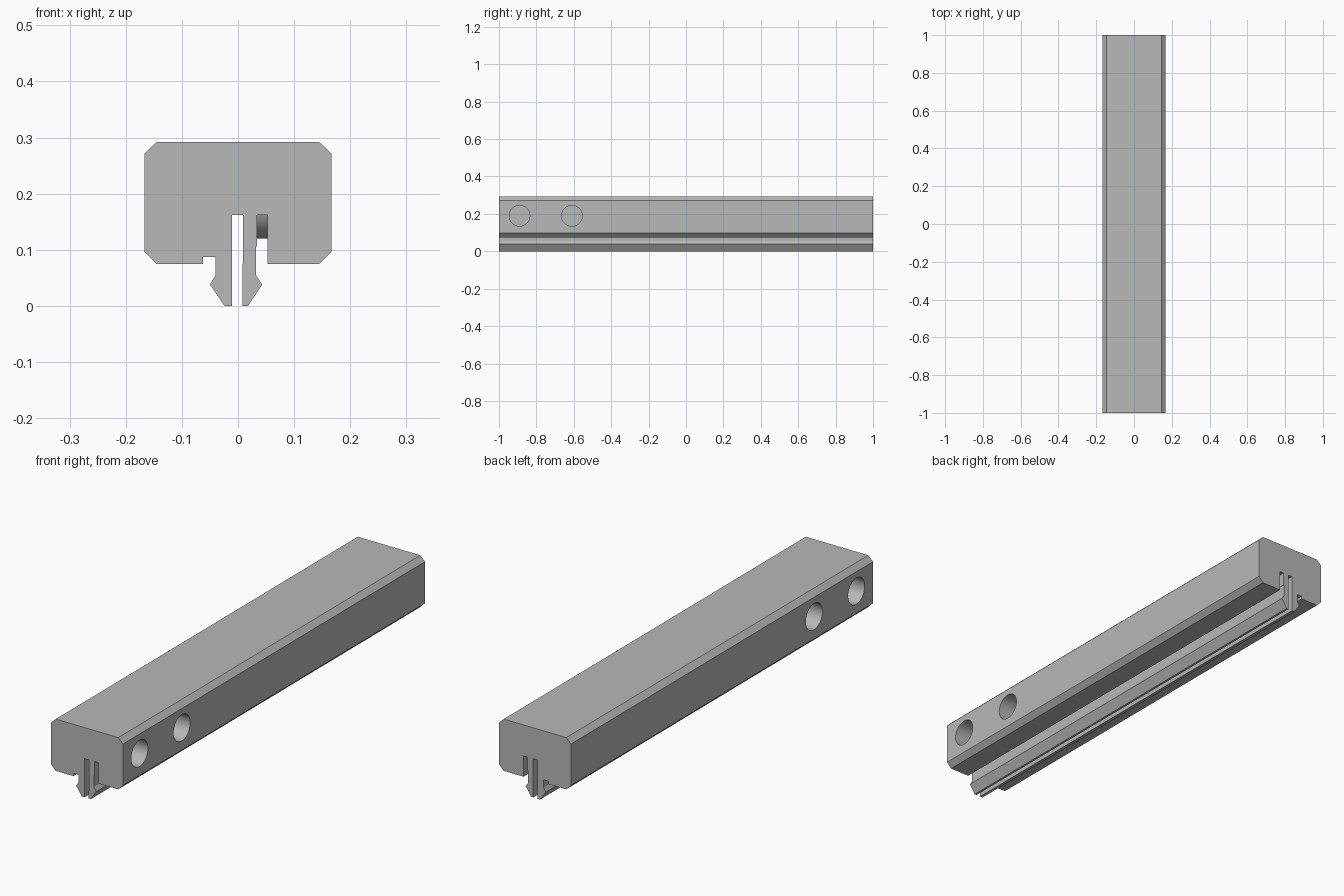
import bpy, bmesh, math
from mathutils import Matrix

default = bpy.data.objects.get("Cube")
if default:
    bpy.data.objects.remove(default, do_unlink=True)

# Single plain grey
GREY = (0.48, 0.48, 0.48, 1.0)
grey = bpy.data.materials.new("plain_grey")
grey.use_nodes = True
grey.diffuse_color = GREY
grey.node_tree.nodes["Principled BSDF"].inputs["Base Color"].default_value = GREY


def make_object(name, bm):
    bmesh.ops.recalc_face_normals(bm, faces=bm.faces)
    mesh = bpy.data.meshes.new(name)
    bm.to_mesh(mesh)
    bm.free()
    mesh.materials.append(grey)
    obj = bpy.data.objects.new(name, mesh)
    bpy.context.collection.objects.link(obj)
    return obj


def cross_cylinder(name, x0, x1, y, z, radius):
    """Cylinder lying along x."""
    bm = bmesh.new()
    place = Matrix.Translation(((x0 + x1) / 2, y, z)) @ Matrix.Rotation(math.pi / 2, 4, 'Y')
    bmesh.ops.create_cone(bm, cap_ends=True, segments=64, radius1=radius,
                          radius2=radius, depth=abs(x1 - x0), matrix=place)
    return make_object(name, bm)


def combine(target, tool, operation):
    mod = target.modifiers.new(tool.name, 'BOOLEAN')
    mod.operation = operation
    mod.solver = 'EXACT'
    mod.object = tool
    bpy.context.view_layer.objects.active = target
    bpy.ops.object.modifier_apply(modifier=mod.name)
    bpy.data.objects.remove(tool, do_unlink=True)


# Long rail: chamfered block with a split snap-in tongue below
profile = [
    (-0.145, 0.292), (0.145, 0.292), (0.167, 0.271), (0.167, 0.097), (0.145, 0.075),
    # deep relief slot and right prong
    (0.053, 0.075), (0.053, 0.162), (0.034, 0.162), (0.034, 0.106), (0.032, 0.106),
    (0.032, 0.055), (0.043, 0.038), (0.018, 0), (0.008, 0),
    # centre slot and left prong
    (0.009, 0.162), (-0.011, 0.162), (-0.011, 0), (-0.024, 0), (-0.05, 0.038),
    (-0.04, 0.055), (-0.04, 0.087), (-0.062, 0.087), (-0.062, 0.075),
    (-0.145, 0.075), (-0.167, 0.097), (-0.167, 0.271),
]
bm = bmesh.new()
end = bm.faces.new([bm.verts.new((x, -1, z)) for x, z in profile])
side = bmesh.ops.extrude_face_region(bm, geom=[end], use_keep_orig=True)
bmesh.ops.translate(bm, vec=(0, 2, 0),
                    verts=[v for v in side["geom"] if isinstance(v, bmesh.types.BMVert)])
rail = make_object("snap_in_rail", bm)

# Round bosses bridging the relief slot, then blind holes from both sides
HOLE_Z = 0.19
for hole_y in (-0.89, -0.61):
    combine(rail, cross_cylinder("boss", 0.022, 0.1, hole_y, HOLE_Z, 0.07), 'UNION')
    for s in (-1, 1):
        combine(rail, cross_cylinder("hole", s * 0.03, s * 0.2, hole_y, HOLE_Z, 0.055),
                'DIFFERENCE')

# Smooth hole walls, sharp block edges
bpy.ops.object.select_all(action='DESELECT')
rail.select_set(True)
bpy.context.view_layer.objects.active = rail
bpy.ops.object.shade_smooth_by_angle(angle=math.radians(20))
